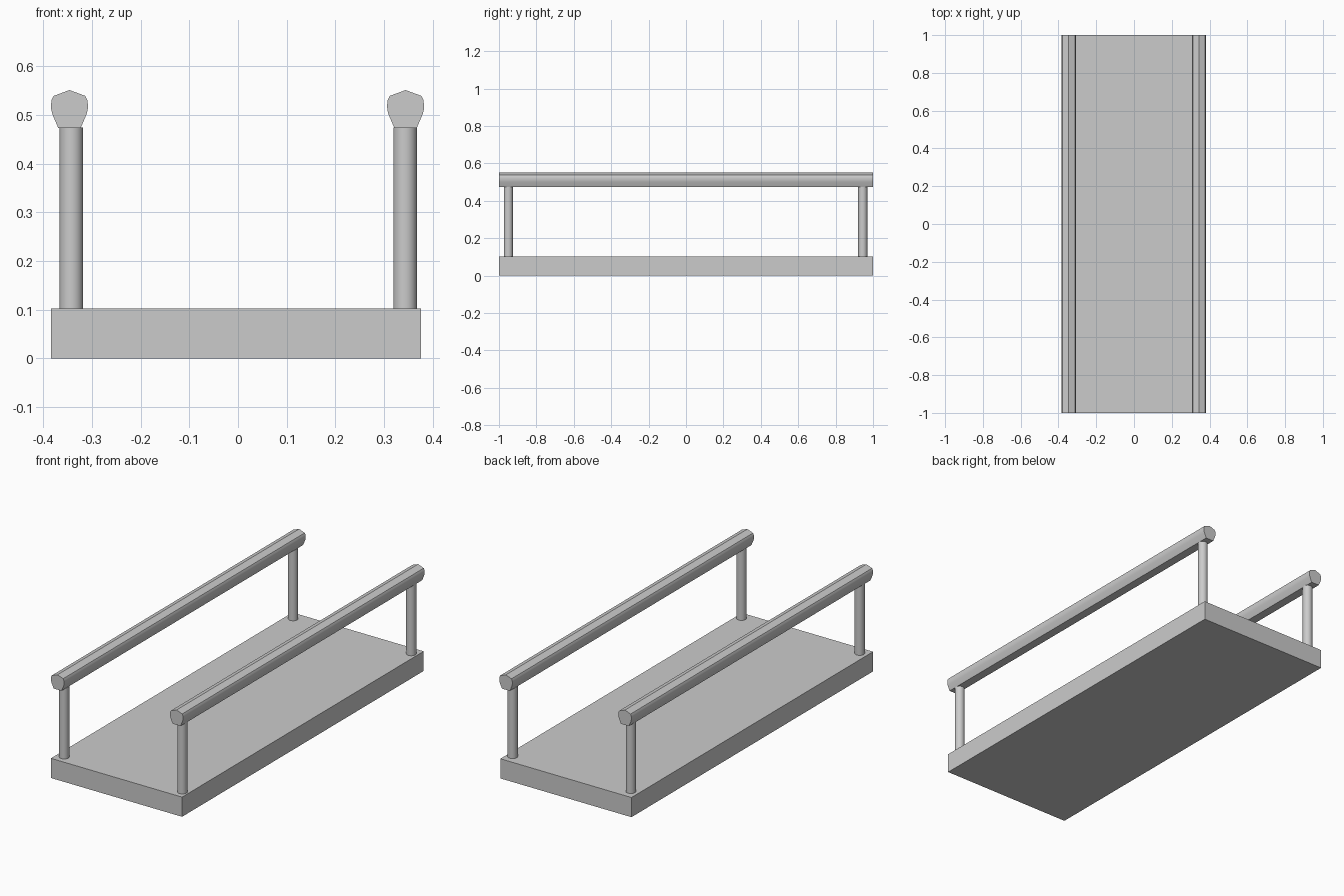
import bpy, bmesh

if "Cube" in bpy.data.objects:
    bpy.data.objects.remove(bpy.data.objects["Cube"])


def finish(name, bm, smooth=False):
    bmesh.ops.recalc_face_normals(bm, faces=bm.faces)
    me = bpy.data.meshes.new(name)
    bm.to_mesh(me)
    bm.free()
    ob = bpy.data.objects.new(name, me)
    bpy.context.collection.objects.link(ob)
    if smooth:
        bpy.ops.object.select_all(action='DESELECT')
        bpy.context.view_layer.objects.active = ob
        ob.select_set(True)
        bpy.ops.object.shade_smooth_by_angle(angle=0.44)
    return ob


def prism(name, profile, y0, y1, smooth=False):
    """Extrude an x/z profile along y."""
    bm = bmesh.new()
    face = bm.faces.new([bm.verts.new((x, y0, z)) for x, z in profile])
    ext = bmesh.ops.extrude_face_region(bm, geom=[face])
    verts = [g for g in ext["geom"] if isinstance(g, bmesh.types.BMVert)]
    bmesh.ops.translate(bm, verts=verts, vec=(0, y1 - y0, 0))
    return finish(name, bm, smooth)


def post(name, x, y, z0, z1, r=0.0242):
    bm = bmesh.new()
    bmesh.ops.create_cone(bm, cap_ends=True, segments=32,
                          radius1=r, radius2=r, depth=z1 - z0)
    bmesh.ops.translate(bm, verts=bm.verts, vec=(x, y, (z0 + z1) / 2))
    return finish(name, bm, True)


# Deck slab
prism("deck", [(-0.384, 0), (0.376, 0), (0.376, 0.103), (-0.384, 0.103)], -1, 1)

# Handrail section: peaked top, rounded shoulders, tapered to a flat underside
half = [(0.023, 0.473), (0.035, 0.501), (0.0375, 0.511),
        (0.0378, 0.521), (0.0365, 0.531), (0.0325, 0.539)]
section = half + [(0, 0.551)] + [(-x, z) for x, z in reversed(half)]

for side, cx, px, top in (("left", -0.346, -0.342, 0.474), ("right", 0.344, 0.343, 0.474)):
    prism(side + "_handrail", [(cx + x, z) for x, z in section], -1, 1, True)
    # Posts under each end of the rail
    for end, y in (("front", -0.95), ("back", 0.945)):
        post(f"{side}_{end}_post", px, y, 0.10, top)
